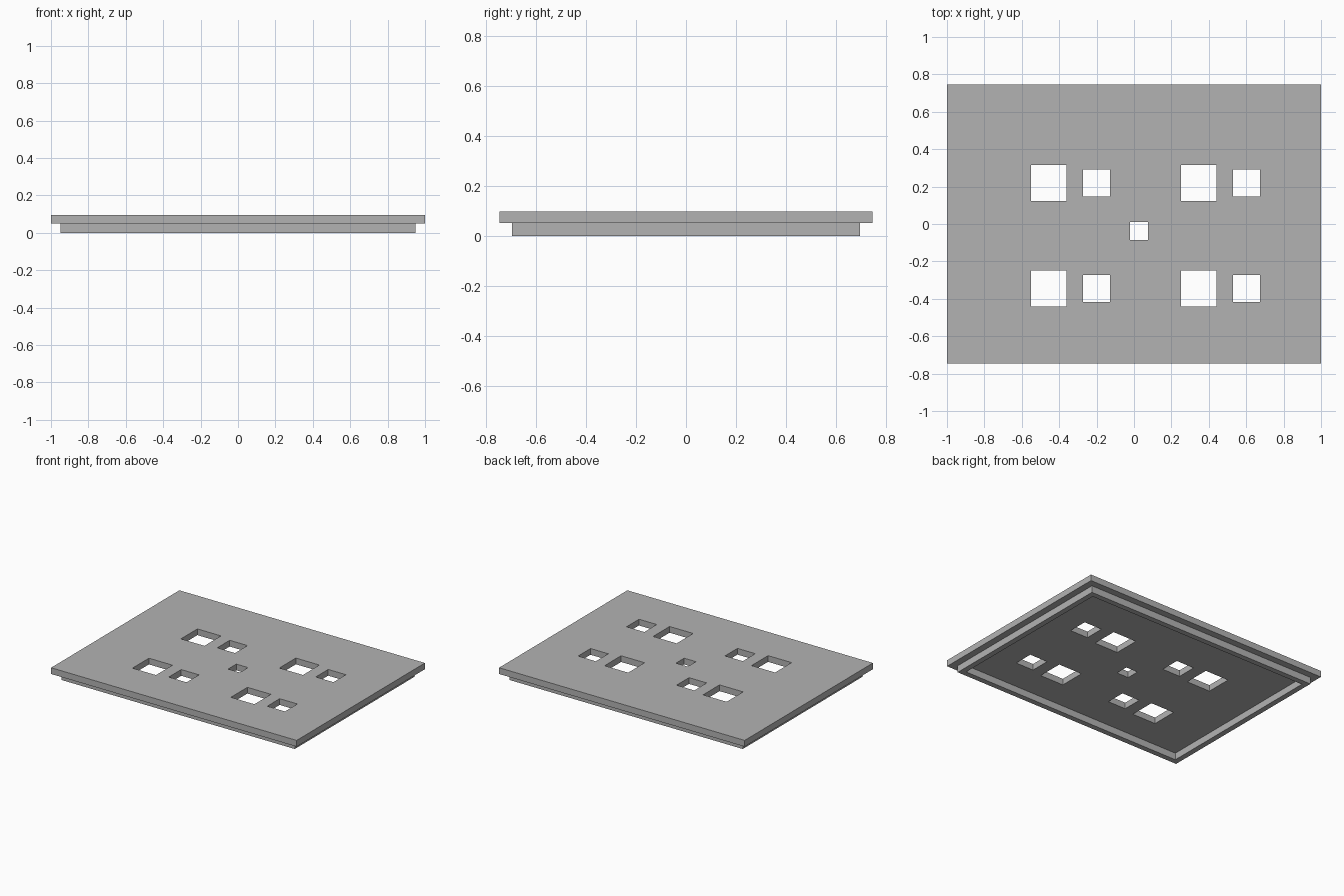
import bpy
import bmesh
from mathutils import Matrix, Vector

cube = bpy.data.objects.get("Cube")
if cube:
    bpy.data.objects.remove(cube, do_unlink=True)

HALF_X, HALF_Y = 1.0, 0.746
LIP_Z, TOP_Z = 0.05, 0.096
LIP_INSET, LIP_WALL = 0.05, 0.04

grey = bpy.data.materials.new("mid_grey")
grey.use_nodes = True
colour = (0.45, 0.45, 0.45, 1)
grey.diffuse_color = colour
grey.node_tree.nodes["Principled BSDF"].inputs["Base Color"].default_value = colour


def boxes(name, items):
    """One object made of boxes, each given as (centre x, centre y, size x, size y, z low, z high)."""
    bm = bmesh.new()
    for x, y, sx, sy, low, high in items:
        place = Matrix.Translation((x, y, (low + high) / 2))
        scale = Matrix.Diagonal(Vector((sx, sy, high - low, 1)))
        bmesh.ops.create_cube(bm, size=1, matrix=place @ scale)
    mesh = bpy.data.meshes.new(name)
    bm.to_mesh(mesh)
    bm.free()
    mesh.materials.append(grey)
    obj = bpy.data.objects.new(name, mesh)
    bpy.context.collection.objects.link(obj)
    return obj


def cut(target, cutter):
    """Subtract the cutter and keep it hidden as a helper."""
    mod = target.modifiers.new("cut", "BOOLEAN")
    mod.operation = "DIFFERENCE"
    mod.solver = "EXACT"
    mod.object = cutter
    bpy.context.view_layer.objects.active = target
    bpy.ops.object.modifier_apply(modifier=mod.name)
    bpy.data.objects.remove(cutter, do_unlink=True)


# Top plate with four pairs of square openings and one small central opening
plate = boxes("cover_plate", [(0, 0, 2 * HALF_X, 2 * HALF_Y, LIP_Z, TOP_Z)])
holes = [(0.027, -0.038, 0.096)]
for x in (-0.456, 0.346):
    for y in (0.22, -0.344):
        holes += [(x, y, 0.192), (x + 0.256, y, 0.145)]
cutter = boxes("opening_cutter", [(x, y, s, s, 0, 0.2) for x, y, s in holes])
cutter.hide_render = True
cut(plate, cutter)

# Thin locating lip around the underside
outer_x, outer_y = 2 * (HALF_X - LIP_INSET), 2 * (HALF_Y - LIP_INSET)
lip = boxes("underside_lip", [(0, 0, outer_x, outer_y, 0, LIP_Z)])
cutter = boxes("lip_cutter", [(0, 0, outer_x - 2 * LIP_WALL, outer_y - 2 * LIP_WALL, -0.1, 0.2)])
cutter.hide_render = True
cut(lip, cutter)
